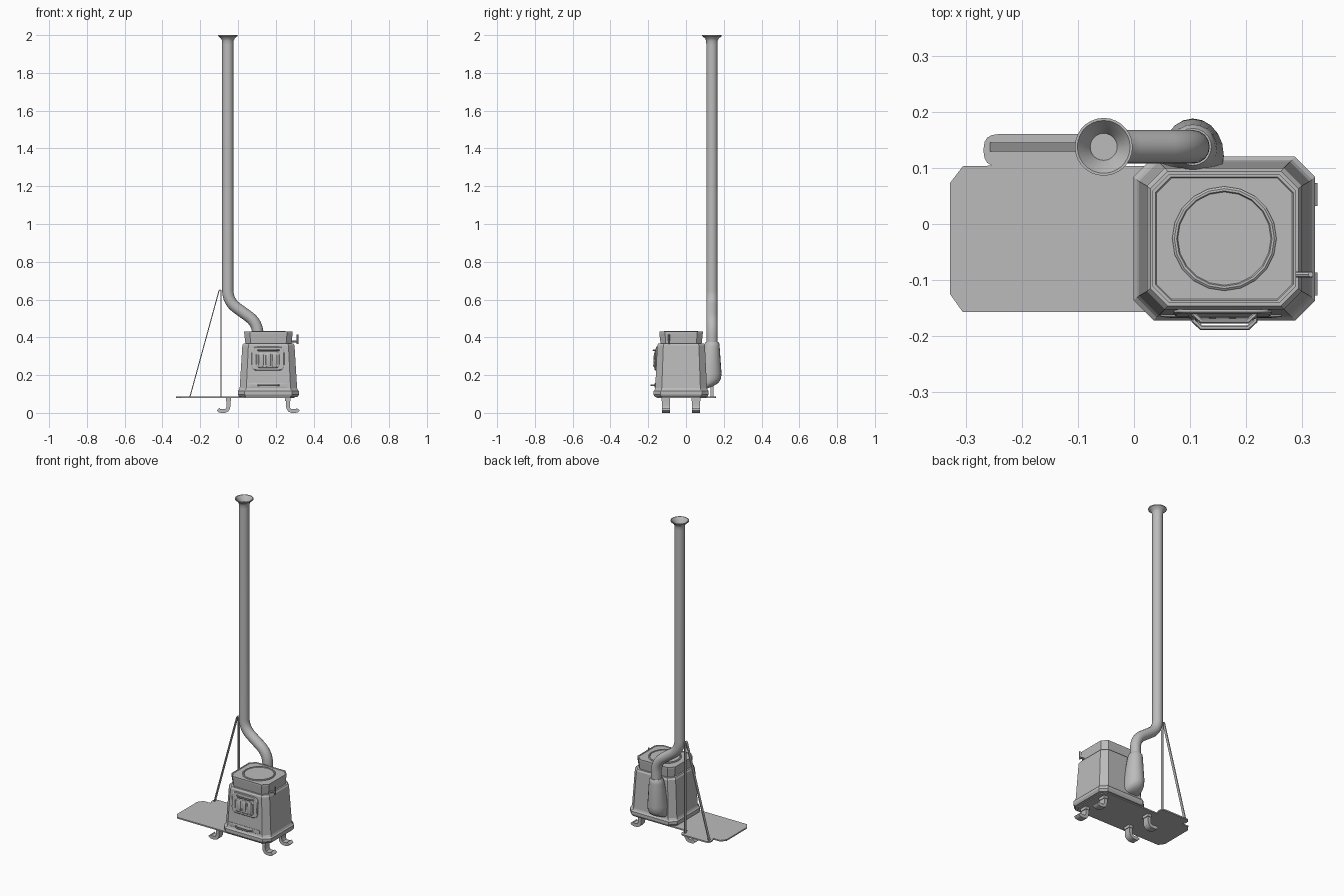
import bpy, bmesh, math
from mathutils import Vector, Matrix

if "Cube" in bpy.data.objects:
    bpy.data.objects.remove(bpy.data.objects["Cube"])

iron = bpy.data.materials.new("grey_iron")
iron.diffuse_color = (0.5, 0.5, 0.5, 1)
iron.use_nodes = True
iron.node_tree.nodes["Principled BSDF"].inputs["Base Color"].default_value = iron.diffuse_color
CX, CY = 0.161, -0.026          # stove centre
TILT = math.radians(87)         # front wall leans back slightly


def finish(name, bm, smooth=None):
    bmesh.ops.recalc_face_normals(bm, faces=bm.faces[:])
    me = bpy.data.meshes.new(name)
    bm.to_mesh(me)
    bm.free()
    ob = bpy.data.objects.new(name, me)
    bpy.context.collection.objects.link(ob)
    me.materials.append(iron)
    if smooth:
        bpy.ops.object.select_all(action='DESELECT')
        ob.select_set(True)
        bpy.context.view_layer.objects.active = ob
        bpy.ops.object.shade_smooth_by_angle(angle=math.radians(smooth))
    return ob


def loft(name, rings, smooth=None):
    """Skin a list of point rings and cap both ends."""
    bm = bmesh.new()
    vs = [[bm.verts.new(p) for p in r] for r in rings]
    n = len(vs[0])
    for a, b in zip(vs, vs[1:]):
        for i in range(n):
            j = (i + 1) % n
            bm.faces.new((a[i], a[j], b[j], b[i]))
    bm.faces.new(vs[0])
    bm.faces.new(vs[-1])
    return finish(name, bm, smooth)


def ellipse(cx, cy, z, rx, ry, n):
    return [(cx + rx * math.cos(2 * math.pi * i / n), cy + ry * math.sin(2 * math.pi * i / n), z)
            for i in range(n)]


def octagon(z, hx, hy, c):
    return [(CX + x, CY + y, z) for x, y in (
        (hx, c - hy), (hx, hy - c), (hx - c, hy), (c - hx, hy),
        (-hx, hy - c), (-hx, c - hy), (c - hx, -hy), (hx - c, -hy))]


def lathe(name, cx, cy, prof, n, smooth=None):
    return loft(name, [ellipse(cx, cy, z, r, r, n) for r, z in prof], smooth)


def rounded(pts, r, seg=4):
    """Round each corner of a closed polygon."""
    out = []
    for i, p in enumerate(pts):
        p, a, b = Vector(p), Vector(pts[i - 1]), Vector(pts[(i + 1) % len(pts)])
        s, e = p + (a - p).normalized() * r, p + (b - p).normalized() * r
        for k in range(seg + 1):
            t = k / seg
            out.append(s * (1 - t) ** 2 + p * 2 * t * (1 - t) + e * t * t)
    return out


def rect(hx, hy):
    return [(-hx, -hy), (hx, -hy), (hx, hy), (-hx, hy)]


def front_plate(name, x, z, y, hx, hz, depth, r, bevel=0.003):
    """Rounded plate on the sloping front wall."""
    pts = rounded(rect(hx, hz), r)
    f = 1 - bevel / min(hx, hz)
    rings = [[(p.x, p.y, 0) for p in pts], [(p.x, p.y, depth - bevel) for p in pts],
             [(p.x * f, p.y * f, depth) for p in pts]]
    ob = loft(name, rings, 30)
    ob.matrix_world = Matrix.Translation((x, y, z)) @ Matrix.Rotation(TILT, 4, 'X')
    return ob


def ribbon(name, path, th, y0, y1, smooth=None):
    """Flat strap following an x,z path, y0 to y1 wide."""
    pts = [Vector(p) for p in path]
    rings = []
    for i, p in enumerate(pts):
        d = (pts[min(i + 1, len(pts) - 1)] - pts[max(i - 1, 0)]).normalized()
        n = Vector((-d.y, d.x)) * th / 2
        a, b = p + n, p - n
        rings.append([(a.x, y0, a.y), (b.x, y0, b.y), (b.x, y1, b.y), (a.x, y1, a.y)])
    return loft(name, rings, smooth)


def box(name, x0, x1, y0, y1, z0, z1):
    return loft(name, [[(x0, y0, z), (x1, y0, z), (x1, y1, z), (x0, y1, z)] for z in (z0, z1)])


def tube(name, pts, r, res=4):
    cu = bpy.data.curves.new(name, 'CURVE')
    cu.dimensions = '3D'
    cu.bevel_depth, cu.bevel_resolution, cu.use_fill_caps = r, res, True
    sp = cu.splines.new('POLY')
    sp.points.add(len(pts) - 1)
    for q, p in zip(sp.points, pts):
        q.co = (*p, 1)
    tmp = bpy.data.objects.new(name, cu)
    bpy.context.collection.objects.link(tmp)
    bm = bmesh.new()
    bm.from_mesh(tmp.to_mesh())
    tmp.to_mesh_clear()
    bpy.data.objects.remove(tmp)
    return finish(name, bm, 40)


# Floor plate with a rounded rear tab
corner = [(-0.268, 0.103), (-0.268, 0.16), (-0.07, 0.16), (-0.07, 0.103)]
tab = [p for p in rounded(corner, 0.025) if p.y > 0.104]
outline = [(-0.305, 0.103), (-0.268, 0.103)] + [tuple(p) for p in tab] + [
    (-0.07, 0.103), (0.275, 0.103), (0.298, 0.073), (0.298, -0.127), (0.275, -0.157),
    (-0.305, -0.157), (-0.328, -0.125), (-0.328, 0.073)]
loft("floor_plate", [[(x, y, z) for x, y in outline] for z in (0.079, 0.087)])

# Stove body with chamfered corners, stepped foot and collar
loft("stove_body", [octagon(*r) for r in (
    (0.085, 0.155, 0.139, 0.035), (0.098, 0.162, 0.146, 0.036), (0.115, 0.162, 0.146, 0.036),
    (0.122, 0.156, 0.140, 0.035), (0.132, 0.152, 0.137, 0.035), (0.358, 0.138, 0.126, 0.032),
    (0.368, 0.132, 0.120, 0.031), (0.368, 0.122, 0.109, 0.028), (0.420, 0.128, 0.115, 0.030),
    (0.430, 0.128, 0.115, 0.030), (0.430, 0.123, 0.110, 0.028), (0.427, 0.121, 0.108, 0.027))])

# Round hot plate
lathe("hot_plate", CX, CY, [(0.093, 0.42), (0.093, 0.430), (0.089, 0.433),
                            (0.085, 0.433), (0.083, 0.429)], 20)

# Fire door with slotted window and handle
front_plate("fire_door", CX - 0.003, 0.287, -0.153, 0.0875, 0.063, 0.010, 0.03)
front_plate("door_panel", CX - 0.003, 0.283, -0.162, 0.062, 0.045, 0.006, 0.018)
for i, dx in enumerate((-0.036, 0, 0.036)):
    front_plate(f"door_bar_{i}", CX - 0.003 + dx, 0.280, -0.167, 0.013, 0.036, 0.005, 0.005, 0.002)
for nm, z, yb, yf in (("door_handle", 0.332, -0.152, -0.173), ("drawer_handle", 0.146, -0.16, -0.185)):
    tube(nm, [(0.107, yb, z), (0.107, yf + 0.012, z), (0.120, yf, z),
              (0.203, yf, z), (0.216, yf + 0.012, z), (0.216, yb, z)], 0.0045, 1)

# Ash drawer
front_plate("ash_drawer", CX - 0.006, 0.146, -0.160, 0.108, 0.011, 0.007, 0.004, 0.002)

# Side latch
tube("latch_pin", [(0.275, -0.09, 0.378), (0.318, -0.09, 0.378)], 0.0055, 2)
tube("latch_lever", [(0.315, -0.09, 0.366), (0.315, -0.09, 0.415)], 0.0045, 2)

# Flue outlet on the back
PY = 0.1375
loft("flue_outlet", [ellipse(0.105, cy, z, rx, ry, 20) for z, cy, rx, ry in (
    (0.13, 0.09, 0.040, 0.025), (0.142, 0.10, 0.050, 0.045), (0.158, 0.11, 0.054, 0.061),
    (0.18, 0.12, 0.055, 0.065), (0.21, 0.123, 0.055, 0.065), (0.35, 0.135, 0.043, 0.043),
    (0.365, PY, 0.040, 0.040), (0.376, PY, 0.033, 0.033))], 40)

# Bent chimney pipe
knots = [(0.105, 0.36), (0.105, 0.475), (-0.054, 0.59), (-0.054, 1.965)]
path = [Vector(knots[0])]
for a, p, b in zip(knots, knots[1:], knots[2:]):
    a, p, b = Vector(a), Vector(p), Vector(b)
    s, e = p + (a - p).normalized() * 0.06, p + (b - p).normalized() * 0.06
    path += [s * (1 - t) ** 2 + p * 2 * t * (1 - t) + e * t * t for t in [k / 8 for k in range(9)]]
path.append(Vector(knots[3]))
tube("chimney_pipe", [(p.x, PY, p.y) for p in path], 0.030, 6)

# Flared chimney mouth
lathe("chimney_mouth", -0.054, PY, [(0.0302, 1.95), (0.0305, 1.97), (0.036, 1.982), (0.0515, 1.995),
                                    (0.0515, 2.0), (0.047, 2.0), (0.027, 1.975), (0.024, 1.968)], 28, 40)

# Support straps between plate and pipe
ribbon("upright_strap", [(-0.09, 0.08), (-0.09, 0.645)], 0.005, 0.129, 0.145)
ribbon("slanted_strap", [(-0.255, 0.083), (-0.101, 0.645), (-0.097, 0.651), (-0.088, 0.647)],
       0.005, 0.129, 0.145)

# Four S-shaped legs, mirrored left and right
leg = [(0.264, 0.08), (0.264, 0.042), (0.266, 0.028), (0.273, 0.017), (0.284, 0.0125),
       (0.303, 0.0125), (0.313, 0.015), (0.319, 0.022)]
for side, flip in (("right", False), ("left", True)):
    pts = [((0.214 - x) if flip else x, z) for x, z in leg]
    for end, y in (("front", -0.1065), ("rear", 0.0525)):
        ribbon(f"{end}_{side}_leg", pts, 0.020, y - 0.0205, y + 0.0205, 35)
        lx = pts[0][0]
        box(f"{end}_{side}_leg_collar", lx - 0.014, lx + 0.014, y - 0.023, y + 0.023, 0.062, 0.079)

# Settle everything exactly on the ground
bpy.context.view_layer.update()
low = min((o.matrix_world @ v.co).z for o in bpy.data.objects for v in o.data.vertices)
for o in bpy.data.objects:
    if "_leg" in o.name and "collar" not in o.name:
        for v in o.data.vertices:
            if v.co.z < 0.05:
                v.co.z -= low
